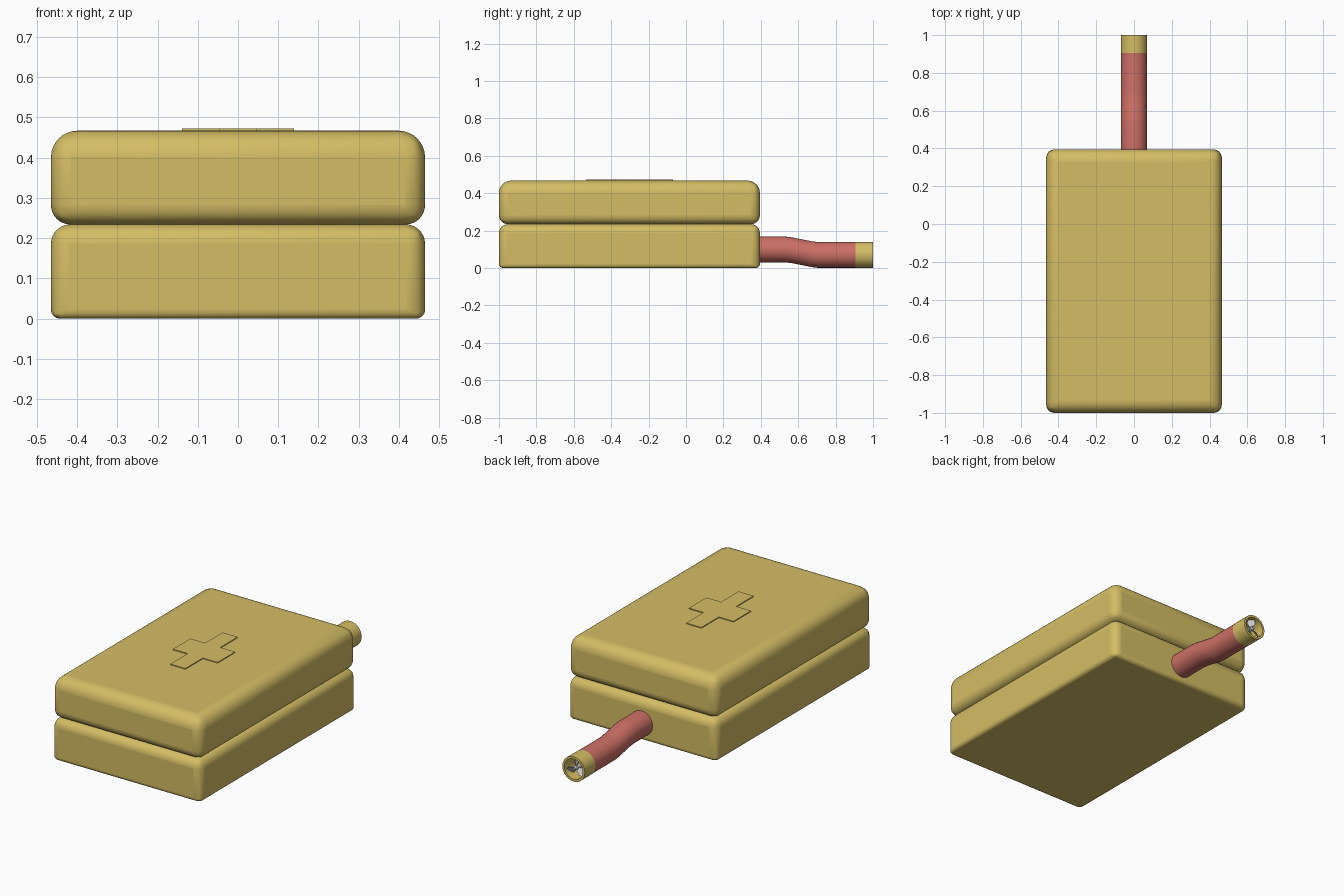
import bpy, bmesh
from math import sin, cos, pi
from mathutils import Matrix, Vector

if "Cube" in bpy.data.objects:
    bpy.data.objects.remove(bpy.data.objects["Cube"])


def material(name, rgb):
    m = bpy.data.materials.new(name)
    m.diffuse_color = (*rgb, 1)
    m.use_nodes = True
    m.node_tree.nodes["Principled BSDF"].inputs["Base Color"].default_value = m.diffuse_color
    return m


GOLD = material("gold", (0.66, 0.51, 0.13))
RED = material("hose_red", (0.60, 0.16, 0.13))


def finish(bm, name, mat=None):
    bmesh.ops.recalc_face_normals(bm, faces=bm.faces)
    me = bpy.data.meshes.new(name)
    bm.to_mesh(me)
    bm.free()
    ob = bpy.data.objects.new(name, me)
    bpy.context.collection.objects.link(ob)
    if mat:
        me.materials.append(mat)
    return ob


def smooth(ob, angle=0.6):
    bpy.ops.object.select_all(action='DESELECT')
    ob.select_set(True)
    bpy.context.view_layer.objects.active = ob
    bpy.ops.object.shade_smooth_by_angle(angle=angle)


def cushion(name, z0, z1, bottom_r, top_r, side_r):
    """Box with separate rounding on its bottom, top and upright edges."""
    bm = bmesh.new()
    bmesh.ops.create_cube(bm, size=1, matrix=Matrix.Translation((0, -0.3025, (z0 + z1) / 2))
                          @ Matrix.Diagonal((0.93, 1.395, z1 - z0, 1)))
    weight = bm.edges.layers.float.new("bevel_weight_edge")
    mid = (z0 + z1) / 2
    for e in bm.edges:
        a, b = (v.co.z for v in e.verts)
        r = side_r if abs(a - b) > 0.01 else (top_r if a > mid else bottom_r)
        e[weight] = r / 0.1
    ob = finish(bm, name, GOLD)
    bev = ob.modifiers.new("rounding", 'BEVEL')
    bev.limit_method = 'WEIGHT'
    bev.width = 0.1
    bev.segments = 8
    smooth(ob)
    return ob


def tube(name, rings, mat, closed=False, sides=32):
    """Loft circles (y, centre z, radius) along y; closed joins last to first."""
    bm = bmesh.new()
    loops = [[bm.verts.new((r * cos(2 * pi * i / sides), y, z + r * sin(2 * pi * i / sides)))
              for i in range(sides)] for y, z, r in rings]
    pairs = list(zip(loops, loops[1:]))
    if closed:
        pairs.append((loops[-1], loops[0]))
    else:
        bm.faces.new(loops[0])
        bm.faces.new(loops[-1])
    for a, b in pairs:
        for i in range(sides):
            j = (i + 1) % sides
            bm.faces.new((a[i], a[j], b[j], b[i]))
    ob = finish(bm, name, mat)
    smooth(ob)
    return ob


# Two stacked cushions
cushion("lower_body", 0, 0.234, 0.022, 0.048, 0.045)
cushion("upper_body", 0.234, 0.467, 0.048, 0.066, 0.05)

# Thin raised cross on the lid
bm = bmesh.new()
a, b, c, d = 0.047, 0.139, 0.0775, 0.2325
quarter = [(a, d), (a, c), (b, c)]
outline = (quarter + [(x, -y) for x, y in reversed(quarter)]
           + [(-x, -y) for x, y in quarter] + [(-x, y) for x, y in reversed(quarter)])
face = bm.faces.new([bm.verts.new((x, y - 0.3025, 0.464)) for x, y in outline])
up = bmesh.ops.extrude_face_region(bm, geom=[face])
bmesh.ops.translate(bm, vec=(0, 0, 0.008), verts=[v for v in up["geom"] if isinstance(v, bmesh.types.BMVert)])
finish(bm, "top_cross", GOLD)

# Drooping hose and open nozzle
R = 0.069
tube("hose", [(0.37, 0.099, R), (0.53, 0.099, R), (0.57, 0.094, R), (0.62, 0.084, R),
              (0.67, 0.074, R), (0.70, 0.07, R), (0.91, 0.07, R)], RED)
tube("nozzle_ring", [(0.905, 0.07, 0.07), (1.0, 0.07, 0.07), (1.0, 0.07, 0.057),
                     (0.905, 0.07, 0.057)], GOLD, closed=True)

# Small fan inside the nozzle
tube("fan_hub", [(0.912, 0.07, 0.012), (0.985, 0.07, 0.012), (0.992, 0.07, 0.007)], None, sides=16)
bm = bmesh.new()
for k in range(3):
    turn = Matrix.Translation((0, 0.975, 0.07)) @ Matrix.Rotation(k * 2 * pi / 3, 4, 'Y')
    pts = [(-0.006, 0.006, 0.008), (0.006, -0.006, 0.008), (0.020, -0.012, 0.036),
           (0.015, -0.010, 0.052), (-0.013, 0.010, 0.054), (-0.018, 0.012, 0.036)]
    f = [bm.verts.new(turn @ Vector(p)) for p in pts]
    g = [bm.verts.new(turn @ (Vector(p) + Vector((0, -0.004, 0)))) for p in pts]
    bm.faces.new(f)
    bm.faces.new(g[::-1])
    for i in range(6):
        j = (i + 1) % 6
        bm.faces.new((f[i], f[j], g[j], g[i]))
finish(bm, "fan_blades")
